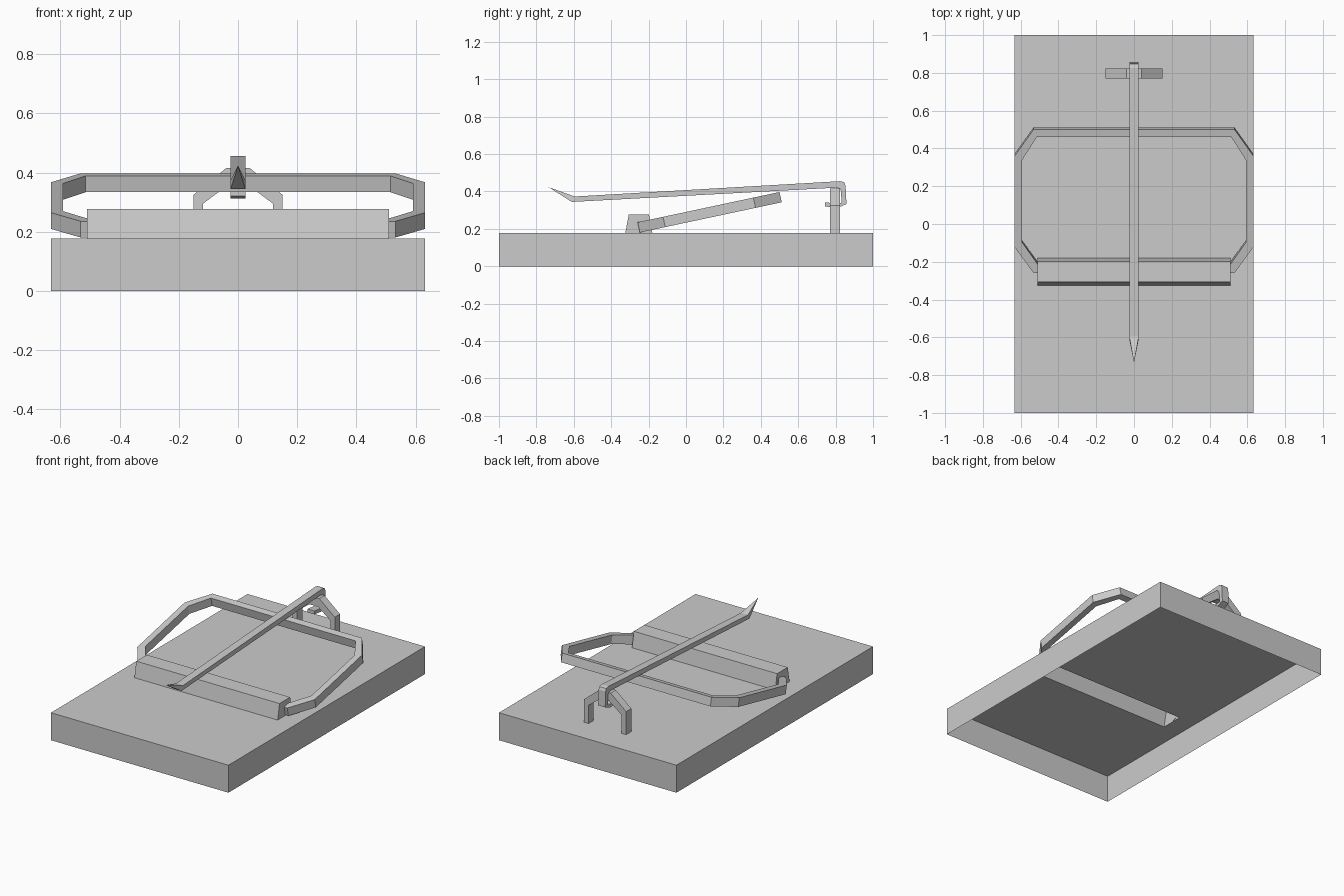
import bpy
import bmesh
from mathutils import Vector

if "Cube" in bpy.data.objects:
    bpy.data.objects.remove(bpy.data.objects["Cube"])


def loft(name, rings, cap_start=True, cap_end=True):
    """Skin a series of four-point rings into one flat-shaded object."""
    bm = bmesh.new()
    loops = [[bm.verts.new(p) for p in ring] for ring in rings]
    for a, b in zip(loops, loops[1:]):
        for i in range(4):
            j = (i + 1) % 4
            bm.faces.new((a[i], a[j], b[j], b[i]))
    if cap_start:
        bm.faces.new(loops[0][::-1])
    if cap_end:
        bm.faces.new(loops[-1])
    bmesh.ops.remove_doubles(bm, verts=bm.verts, dist=1e-5)
    bmesh.ops.recalc_face_normals(bm, faces=bm.faces)
    mesh = bpy.data.meshes.new(name)
    bm.to_mesh(mesh)
    bm.free()
    obj = bpy.data.objects.new(name, mesh)
    bpy.context.collection.objects.link(obj)
    return obj


def rect(x, y0, y1, z):
    return [(-x, y0, z), (x, y0, z), (x, y1, z), (-x, y1, z)]


def mirrored(half):
    """Complete a half path of (outer, inner) pairs across x = 0."""
    flip = [tuple((-p[0], p[1]) for p in pair) for pair in reversed(half)]
    return half + flip


# Base board, open underneath, with the hollow hinge block raised from its top
loft("base_with_hinge_block", [
    rect(0.632, -1, 1, 0),
    rect(0.632, -1, 1, 0.177),
    rect(0.51, -0.325, -0.18, 0.177),
    rect(0.51, -0.306, -0.198, 0.276),
], cap_start=False)

# Tilted snap bar: (outer, inner) outline in plan, laid on a sloping plane
bar = mirrored([
    ((0.508, -0.253), (0.508, -0.205)),
    ((0.532, -0.253), (0.512, -0.205)),
    ((0.632, -0.117), (0.592, -0.092)),
    ((0.632, 0.366), (0.592, 0.345)),
    ((0.532, 0.506), (0.515, 0.466)),
])
# reorder so the path runs from one hinge end round the back to the other
slope = 0.213
normal = Vector((0, -slope, 1)).normalized() * 0.028


def on_slope(p):
    return Vector((p[0], p[1], 0.208 + slope * (p[1] + 0.2525)))


loft("snap_bar", [
    (on_slope(o) + normal, on_slope(i) + normal,
     on_slope(i) - normal, on_slope(o) - normal) for o, i in bar])

# Pivot bracket: arch in the x-z plane
arch = mirrored([
    ((0.15, 0.177), (0.118, 0.177)),
    ((0.15, 0.325), (0.118, 0.295)),
    ((0.04, 0.415), (0.03, 0.36)),
])
loft("pivot_bracket", [
    ((o[0], 0.77, o[1]), (i[0], 0.77, i[1]),
     (i[0], 0.823, i[1]), (o[0], 0.823, o[1])) for o, i in arch])

# Hold-down rod: (outer, inner) side profile with pointed tip and hooked end
rod = [
    ((-0.735, 0.423), (-0.735, 0.423), 0.0),
    ((-0.595, 0.373), (-0.61, 0.344), 0.025),
    ((0.825, 0.455), (0.80, 0.420), 0.025),
    ((0.846, 0.449), (0.822, 0.416), 0.025),
    ((0.853, 0.432), (0.828, 0.405), 0.025),
    ((0.858, 0.333), (0.832, 0.338), 0.025),
    ((0.81, 0.312), (0.805, 0.335), 0.025),
    ((0.742, 0.320), (0.742, 0.342), 0.025),
]
loft("hold_down_rod", [
    ((-w, *o), (w, *o), (w, *i), (-w, *i)) for o, i, w in rod], cap_start=False)
